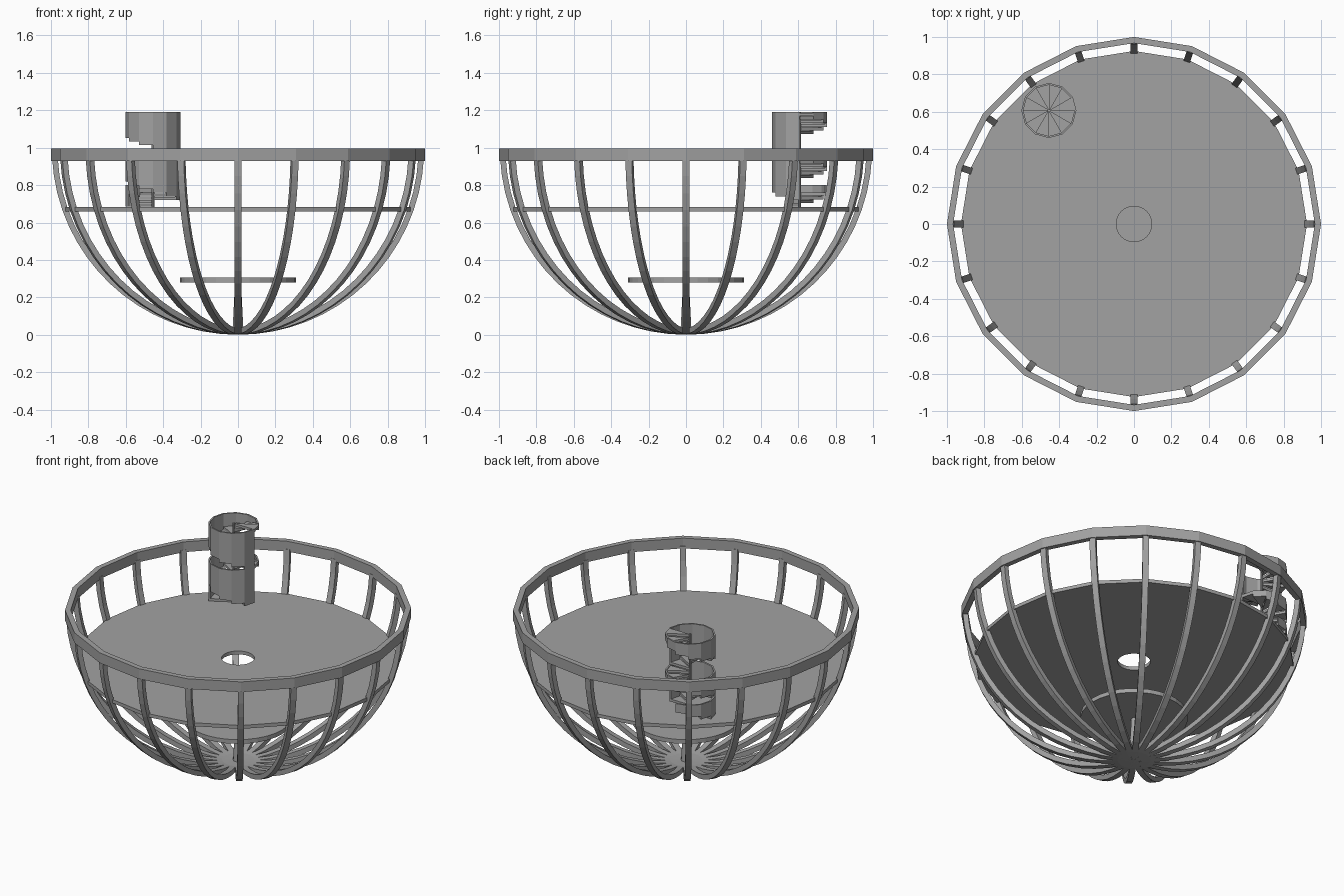
import bpy, bmesh
from math import sin, cos, pi, radians

cube = bpy.data.objects.get("Cube")
if cube:
    bpy.data.objects.remove(cube, do_unlink=True)

grey = bpy.data.materials.new("plain grey")
grey.use_nodes = True
grey.diffuse_color = (0.36, 0.36, 0.36, 1)
grey.node_tree.nodes["Principled BSDF"].inputs["Base Color"].default_value = (0.36, 0.36, 0.36, 1)

SIDES = 20
TOP = 0.995


def finish(name, bm):
    bmesh.ops.recalc_face_normals(bm, faces=bm.faces)
    mesh = bpy.data.meshes.new(name)
    bm.to_mesh(mesh)
    bm.free()
    mesh.materials.append(grey)
    obj = bpy.data.objects.new(name, mesh)
    bpy.context.collection.objects.link(obj)
    return obj


def loft(bm, rings, closed=False):
    """Join cross-sections of equal size into a tube, capped unless closed."""
    loops = [[bm.verts.new(p) for p in ring] for ring in rings]
    n = len(loops[0])
    pairs = list(zip(loops, loops[1:]))
    if closed:
        pairs.append((loops[-1], loops[0]))
    else:
        bm.faces.new(loops[0])
        bm.faces.new(loops[-1])
    for a, b in pairs:
        for i in range(n):
            j = (i + 1) % n
            bm.faces.new((a[i], a[j], b[j], b[i]))


def circle(r, z, n, cx=0, cy=0):
    return [(cx + r * cos(2 * pi * i / n), cy + r * sin(2 * pi * i / n), z) for i in range(n)]


def cylinder(name, r0, r1, z0, z1, n, cx=0, cy=0):
    bm = bmesh.new()
    loft(bm, [circle(r0, z0, n, cx, cy), circle(r1, z1, n, cx, cy)])
    return finish(name, bm)


# Faceted rim
bm = bmesh.new()
loft(bm, [circle(r, z, SIDES) for r, z in
          ((1.0, 0.93), (1.0, TOP), (0.967, TOP), (0.967, 0.93))], closed=True)
finish("rim", bm)

# Curved ribs meeting at the bottom of the bowl
bm = bmesh.new()
STEPS, OUTER, INNER, HALF = 16, 0.995, 0.965, 0.018
for k in range(SIDES):
    a = 2 * pi * k / SIDES
    rings = []
    for s in range(STEPS + 1):
        t = radians(87) * s / STEPS
        ring = []
        for rad, side in ((OUTER, -HALF), (OUTER, HALF), (INNER, HALF), (INNER, -HALF)):
            d, z = rad * sin(t), TOP - rad * cos(t)
            ring.append((d * cos(a) - side * sin(a), d * sin(a) + side * cos(a), z))
        rings.append(ring)
    loft(bm, rings)
finish("ribs", bm)

# Main floor with a round central opening
bm = bmesh.new()
edges = []
for r, n in ((0.925, SIDES), (0.095, 32)):
    vs = [bm.verts.new(p) for p in circle(r, 0.66, n)]
    edges += [bm.edges.new((vs[i], vs[(i + 1) % n])) for i in range(n)]
bmesh.ops.triangle_fill(bm, edges=edges, use_beauty=True)
ext = bmesh.ops.extrude_face_region(bm, geom=bm.faces[:], use_keep_orig=True)
bmesh.ops.translate(bm, vec=(0, 0, 0.022),
                    verts=[v for v in ext["geom"] if isinstance(v, bmesh.types.BMVert)])
finish("main_floor", bm)

# Small lower floor on its tapered post
cylinder("lower_floor", 0.31, 0.31, 0.278, 0.305, 32)
cylinder("lower_post", 0.03, 0.016, 0.005, 0.28, 12)

# Spiral stair: wedge treads with an outer wall rising to a level top each turn
CX, CY, R, WALL = -0.455, 0.607, 0.147, 0.01
PITCH = 0.235
RISE = PITCH / 12


def at(r, a, z):
    return (CX + r * cos(a), CY + r * sin(a), z)


def stair_sector(bm, a0, bottom, top):
    a1 = a0 + pi / 6
    tread = [(0.006, a0), (R, a0), (R, a1), (0.006, a1)]
    wall = [(R - WALL, a0), (R, a0), (R, a1), (R - WALL, a1)]
    loft(bm, [[at(r, a, z) for r, a in tread] for z in (bottom, bottom + 0.016)])
    if top - bottom > RISE:
        loft(bm, [[at(r, a, z) for r, a in wall] for z in (bottom + 0.016, top)])


bm = bmesh.new()
for turn in range(2):
    level = 1.19 - turn * PITCH
    for k in range(12):
        stair_sector(bm, -pi / 6 * (k + 1), level - PITCH + k * RISE, level)
# First few steps above the floor
for k in range(4):
    stair_sector(bm, radians(180 - 30 * k), 0.685 + k * RISE, 0.8)
finish("spiral_stair", bm)
cylinder("stair_post", 0.008, 0.008, 0.68, 1.19, 8, CX, CY)
